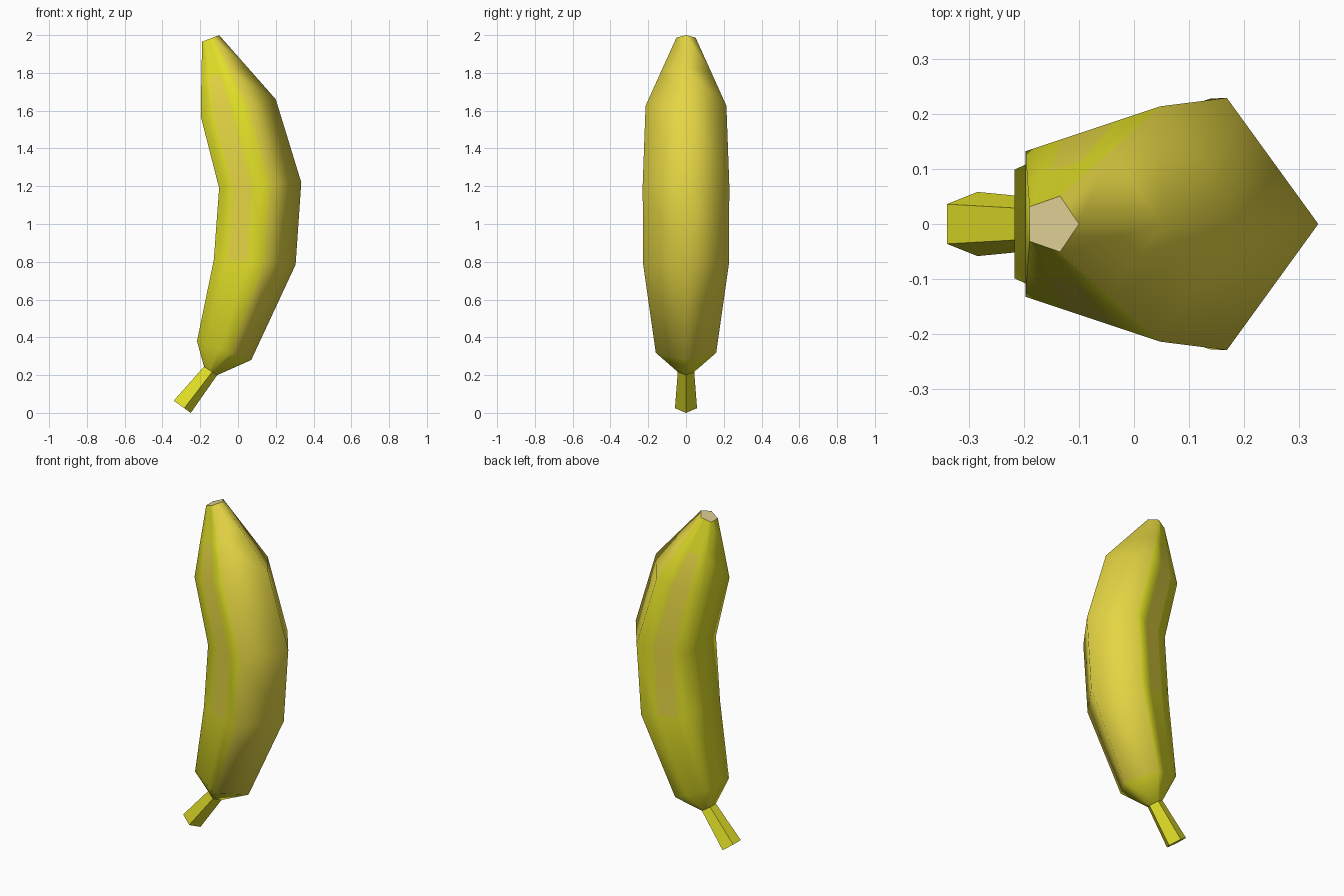
import bpy
import bmesh
from mathutils import Vector

if "Cube" in bpy.data.objects:
    bpy.data.objects.remove(bpy.data.objects["Cube"])


def srgb(r, g, b):
    """Convert 0-255 display values to a linear colour."""
    def lin(c):
        c /= 255
        return c / 12.92 if c <= 0.04045 else ((c + 0.055) / 1.055) ** 2.4
    return (lin(r), lin(g), lin(b), 1)


def material(name, rgb):
    m = bpy.data.materials.new(name)
    m.diffuse_color = srgb(*rgb)
    m.use_nodes = True
    m.node_tree.nodes["Principled BSDF"].inputs["Base Color"].default_value = m.diffuse_color
    return m


green_yellow = material("green_yellow", (226, 224, 40))
warm_yellow = material("warm_yellow", (229, 214, 68))
tan = material("tan_flesh", (222, 206, 148))

STRIPE = (0.27, 0.66)  # stripe position across each side face


def ring(inner, outer, stripes=True):
    """Pentagon with a ridge at the outer point and a flat edge at the inner one."""
    a, b = Vector((inner[0], 0, inner[1])), Vector((outer[0], 0, outer[1]))
    r = (b - a).length / 1.809
    mid = b.lerp(a, 0.382)
    wide, narrow = Vector((0, 0.951 * r, 0)), Vector((0, 0.588 * r, 0))

    def side(s):
        p, q = a + s * narrow, mid + s * wide
        return [p] + ([p.lerp(q, t) for t in STRIPE] if stripes else []) + [q]
    return side(-1) + [b] + side(1)[::-1]


def loft(name, rings, mats, rule, cap_start=None, cap_end=None, smooth=True):
    """Skin a row of rings; rule(span, side) gives the material index."""
    bm = bmesh.new()
    rows = [[bm.verts.new(p) for p in r] for r in rings]
    n = len(rows[0])
    for i in range(len(rows) - 1):
        for j in range(n):
            k = (j + 1) % n
            f = bm.faces.new((rows[i][j], rows[i][k], rows[i + 1][k], rows[i + 1][j]))
            f.material_index = rule(i, j)
            f.smooth = smooth
    for row, cap in ((rows[0], cap_start), (rows[-1], cap_end)):
        if cap is not None:
            # separate vertices keep the cut end crisp
            f = bm.faces.new([bm.verts.new(v.co) for v in row])
            f.material_index = cap
            f.normal_update()
            if f.normal.dot(Vector((0, 0, 1 if row is rows[0] else -1))) < 0:
                f.normal_flip()
    bmesh.ops.recalc_face_normals(bm, faces=[f for f in bm.faces if len(f.verts) == 4])
    me = bpy.data.meshes.new(name)
    bm.to_mesh(me)
    bm.free()
    for m in mats:
        me.materials.append(m)
    ob = bpy.data.objects.new(name, me)
    bpy.context.collection.objects.link(ob)
    return ob


# (inner x, z), (outer x, z) for each cross-section, tip to stem
sections = [
    ((-0.19, 1.965), (-0.10, 2.00)),
    ((-0.194, 1.77), (0.05, 1.83)),
    ((-0.197, 1.57), (0.20, 1.66)),
    ((-0.10, 1.19), (0.335, 1.22)),
    ((-0.128, 0.81), (0.305, 0.785)),
    ((-0.217, 0.38), (0.07, 0.28)),
    ((-0.18, 0.245), (-0.11, 0.20)),
]


def body_rule(span, side):
    if side in (3, 4):                        # two outer faces
        return 1 if span < 5 else 0
    if side in (1, 6) and 1 <= span <= 3:     # stripe on each side face
        return 1
    return 0


# Curved fruit body with cut tip
loft("fruit_body", [ring(*s) for s in sections],
     [green_yellow, warm_yellow, tan], body_rule, cap_start=2)

# Flaring flat-sided stem
loft("stem", [ring(*s, stripes=False) for s in
              (sections[-1], ((-0.34, 0.065), (-0.25, 0.0)))],
     [green_yellow], lambda i, j: 0, cap_end=0, smooth=False)
